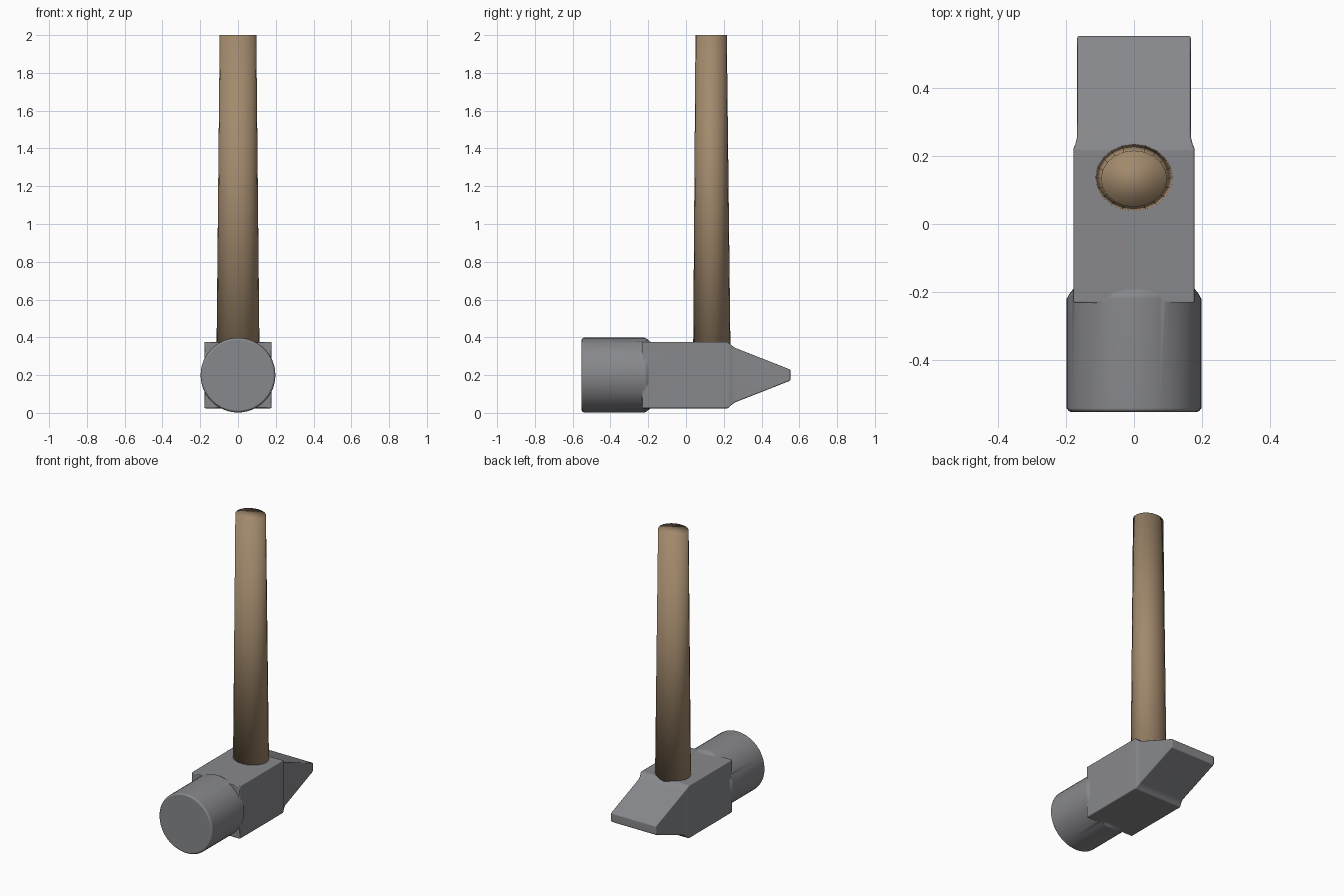
import bpy, bmesh, math

if "Cube" in bpy.data.objects:
    bpy.data.objects.remove(bpy.data.objects["Cube"])

ZC = 0.2  # height of the head's long axis


def material(name, rgb):
    mat = bpy.data.materials.new(name)
    mat.diffuse_color = (*rgb, 1)
    mat.use_nodes = True
    mat.node_tree.nodes["Principled BSDF"].inputs["Base Color"].default_value = mat.diffuse_color
    return mat


def loft(name, rings, mat):
    """Skin a list of equal-length point loops and cap both ends."""
    bm = bmesh.new()
    loops = [[bm.verts.new(p) for p in ring] for ring in rings]
    n = len(loops[0])
    for a, b in zip(loops, loops[1:]):
        for i in range(n):
            j = (i + 1) % n
            bm.faces.new((a[i], a[j], b[j], b[i]))
    bm.faces.new(loops[0][::-1])
    bm.faces.new(loops[-1])
    bmesh.ops.recalc_face_normals(bm, faces=bm.faces)
    mesh = bpy.data.meshes.new(name)
    bm.to_mesh(mesh)
    bm.free()
    mesh.materials.append(mat)
    obj = bpy.data.objects.new(name, mesh)
    bpy.context.collection.objects.link(obj)
    return obj


def activate(obj):
    bpy.ops.object.select_all(action='DESELECT')
    obj.select_set(True)
    bpy.context.view_layer.objects.active = obj


def circle_y(y, r, n=48):
    return [(r * math.cos(2 * math.pi * i / n), y,
             ZC + r * math.sin(2 * math.pi * i / n)) for i in range(n)]


def rect_y(y, hx, hz):
    return [(sx * hx, y, ZC + sz * hz)
            for sx, sz in ((-1, -1), (1, -1), (1, 1), (-1, 1))]


def oval_z(z, y, rx, ry, n=20):
    return [(rx * math.cos(2 * math.pi * i / n),
             y + ry * math.sin(2 * math.pi * i / n), z) for i in range(n)]


steel = material("steel", (0.245, 0.248, 0.262))
wood = material("wood", (0.36, 0.25, 0.15))

# Round striking face with softened rim and a sloping rear shoulder
profile = [(-0.553, 0.185), (-0.550, 0.192), (-0.542, 0.198),
           (-0.22, 0.198), (-0.205, 0.19), (-0.188, 0.176), (-0.15, 0.17)]
face = loft("striking_face", [circle_y(y, r) for y, r in profile], steel)

# Square body of the head running into the wedge-shaped peen
sections = [(-0.233, 0.178, 0.176), (0.222, 0.178, 0.176),
            (0.236, 0.172, 0.162), (0.258, 0.167, 0.145),
            (0.553, 0.167, 0.029)]
head = loft("hammer_head", [rect_y(*s) for s in sections], steel)
bevel = head.modifiers.new("bevel", 'BEVEL')
bevel.width, bevel.segments = 0.006, 2
bevel.limit_method, bevel.angle_limit = 'ANGLE', math.radians(25)

# Forge both into one piece, softly shaded across the joint
union = head.modifiers.new("union", 'BOOLEAN')
union.operation, union.object, union.solver = 'UNION', face, 'EXACT'
activate(head)
for name in ("bevel", "union"):
    bpy.ops.object.modifier_apply(modifier=name)
bpy.data.objects.remove(face)
bpy.ops.object.shade_smooth_by_angle(angle=math.radians(60))
weighted = head.modifiers.new("weighted_normals", 'WEIGHTED_NORMAL')
weighted.keep_sharp = True

# Tapered oval handle, smooth over its end
handle = loft("handle", [oval_z(0.2, 0.137, 0.115, 0.100),
                         oval_z(2.0, 0.133, 0.097, 0.083)], wood)
activate(handle)
bpy.ops.object.shade_smooth()
